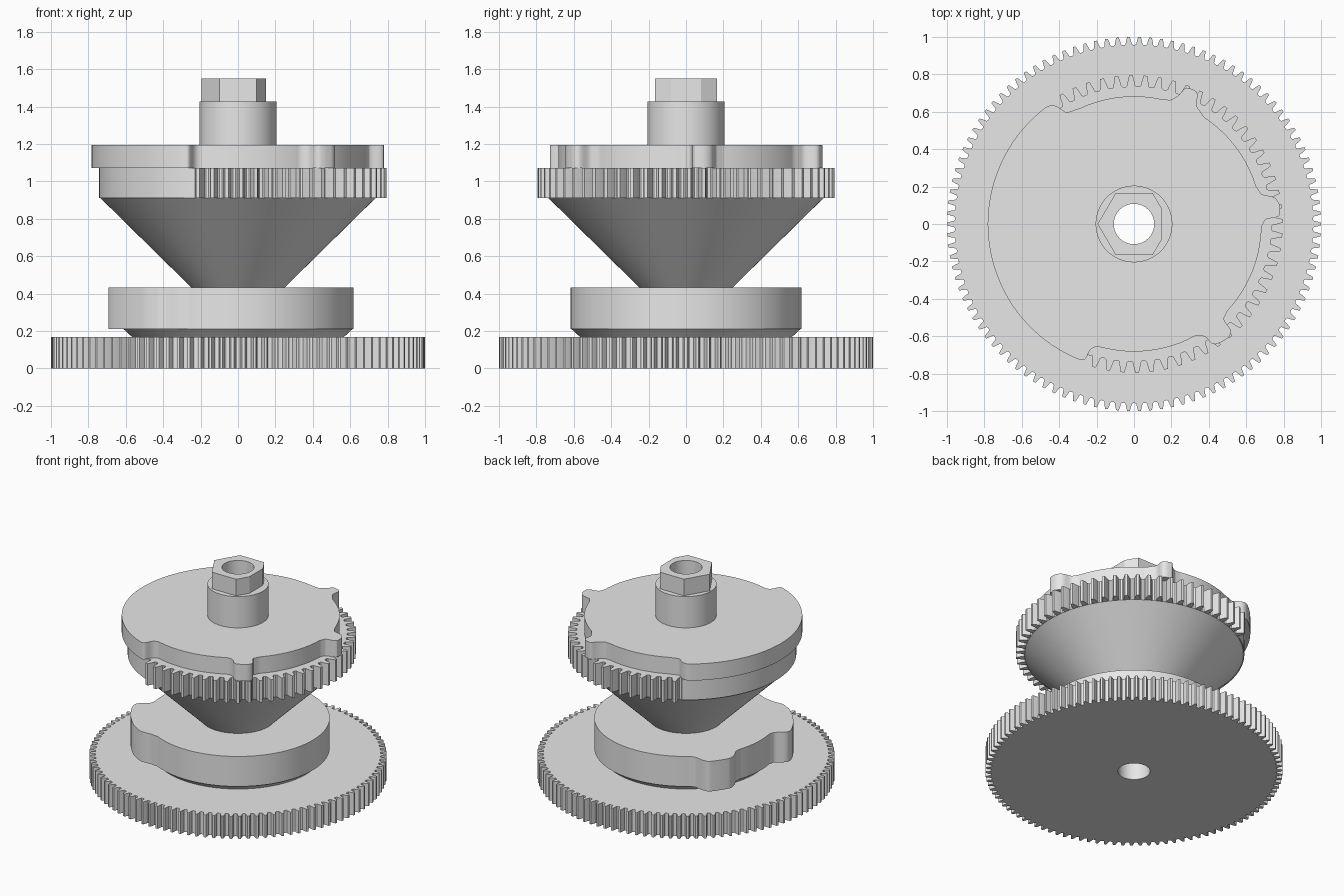
import bpy, bmesh, math

if "Cube" in bpy.data.objects:
    bpy.data.objects.remove(bpy.data.objects["Cube"])

BORE = 0.108

grey = bpy.data.materials.new("plain_grey")
grey.use_nodes = True
grey.diffuse_color = (0.8, 0.8, 0.8, 1)
grey.node_tree.nodes["Principled BSDF"].inputs["Base Color"].default_value = (0.8, 0.8, 0.8, 1)


def ring(name, outline, z0, z1, top_scale=1.0):
    """Extrude an outline of (degrees, radius) points around the central bore."""
    bm = bmesh.new()
    loops = []
    for deg, r in outline:
        c, s = math.cos(math.radians(deg)), math.sin(math.radians(deg))
        section = ((r, z0), (r * top_scale, z1), (BORE, z1), (BORE, z0))
        loops.append([bm.verts.new((q * c, q * s, z)) for q, z in section])
    for i, a in enumerate(loops):
        b = loops[(i + 1) % len(loops)]
        for k in range(4):
            n = (k + 1) % 4
            bm.faces.new((a[k], b[k], b[n], a[n]))
    bmesh.ops.recalc_face_normals(bm, faces=bm.faces)
    for f in bm.faces:
        f.smooth = True
    mesh = bpy.data.meshes.new(name)
    bm.to_mesh(mesh)
    bm.free()
    mesh.set_sharp_from_angle(angle=math.radians(30))
    mesh.materials.append(grey)
    obj = bpy.data.objects.new(name, mesh)
    bpy.context.collection.objects.link(obj)
    return obj


def circle(r, n=128):
    return [(360 * i / n, r) for i in range(n)]


def gear(teeth, root, tip, phase=0.0):
    """Rounded tooth shape repeated around the circle."""
    pitch = 360 / teeth
    mid = root + 0.55 * (tip - root)
    shape = ((-0.40, root), (-0.29, root + 0.1 * (tip - root)), (-0.22, mid),
             (-0.12, tip), (0.12, tip), (0.22, mid),
             (0.29, root + 0.1 * (tip - root)), (0.40, root))
    return [(phase + pitch * (i + u), r) for i in range(teeth) for u, r in shape]


def cam(points):
    """Fill arcs between control points, then round the corners."""
    out = []
    for (a, r), (b, q) in zip(points, points[1:] + [(points[0][0] + 360, points[0][1])]):
        n = max(1, math.ceil((b - a) / 3))
        out += [(a + (b - a) * i / n, r + (q - r) * i / n) for i in range(n)]
    for _ in range(2):
        soft = []
        for (a, r), (b, q) in zip(out, out[1:] + [(out[0][0] + 360, out[0][1])]):
            soft += [(a + (b - a) * t, r + (q - r) * t) for t in (0.25, 0.75)]
        out = soft
    return out


def polygon(corners, n=16):
    """Straight-sided outline, subdivided so the bore stays round."""
    out = []
    for (x, y), (u, v) in zip(corners, corners[1:] + corners[:1]):
        for i in range(n):
            px, py = x + (u - x) * i / n, y + (v - y) * i / n
            out.append((math.degrees(math.atan2(py, px)), math.hypot(px, py)))
    return out


# Base gear and the short taper above it
ring("base_gear", gear(106, 0.958, 1.0), 0, 0.167)
ring("lower_taper", circle(0.565), 0.167, 0.21, 0.612 / 0.565)

# Lower cam with two lobes
ring("lower_cam", cam([
    (127, 0.617), (131, 0.63), (134, 0.68), (137, 0.715), (150, 0.71),
    (154, 0.675), (157, 0.63), (161, 0.617), (190, 0.617), (194, 0.64),
    (196, 0.715), (199, 0.733), (205, 0.73), (225, 0.71), (233, 0.69),
    (239, 0.64), (244, 0.617)]), 0.21, 0.433)

# Flared cone
ring("cone", circle(0.25), 0.433, 0.91, 0.735 / 0.25)

# Sector gear: teeth on one part of the rim, plain on the rest
teeth = [p for p in gear(64, 0.735, 0.795, 1.2 - 22 * 5.625) if -108 < p[0] < 123]
plain = [(123 + 129 * i / 64, 0.742) for i in range(65)]
ring("sector_gear", teeth + plain, 0.91, 1.072)

# Upper cam plate with a wide land and three narrow lobes
ring("upper_cam", cam([
    (-112, 0.782), (-109.6, 0.775), (-109.4, 0.71), (-107, 0.683), (-103, 0.682),
    (-60.5, 0.682), (-57.5, 0.71), (-57, 0.772), (-54, 0.785), (-50, 0.79),
    (-47.4, 0.775), (-47.1, 0.70), (-43, 0.682), (-1, 0.682), (2.3, 0.705),
    (2.7, 0.778), (5, 0.785), (8, 0.786), (11, 0.765), (12.8, 0.70), (17, 0.683),
    (57, 0.683), (62.5, 0.715), (63.8, 0.778), (66, 0.787), (69.5, 0.78),
    (70.6, 0.73), (73.3, 0.692), (77, 0.683), (115, 0.683), (121.5, 0.695),
    (123.3, 0.76), (126, 0.782)]), 1.072, 1.195)

# Collar and the hex drive with one clipped corner
ring("collar", circle(0.205), 1.195, 1.427)
ring("hex_drive", polygon([(0.15, -0.08), (0.15, 0.08), (0.1, 0.165), (-0.098, 0.165),
                           (-0.195, 0), (-0.098, -0.165), (0.1, -0.165)]), 1.427, 1.55)
